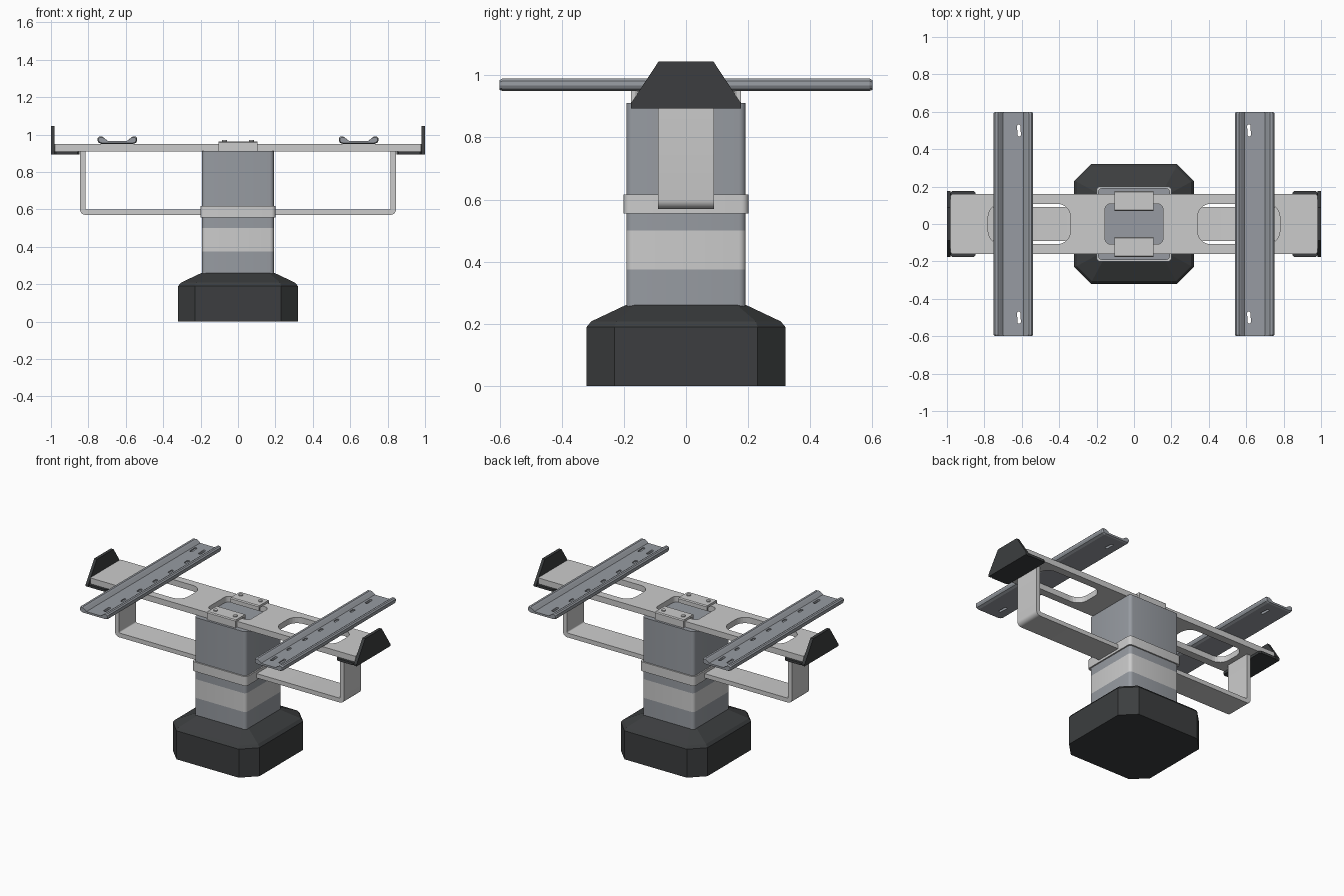
import bpy, bmesh
from math import pi, cos, sin, radians
from mathutils import Matrix

if "Cube" in bpy.data.objects:
    bpy.data.objects.remove(bpy.data.objects["Cube"])


def material(name, r, g, b):
    m = bpy.data.materials.new(name)
    m.diffuse_color = (r, g, b, 1)
    m.use_nodes = True
    m.node_tree.nodes["Principled BSDF"].inputs["Base Color"].default_value = m.diffuse_color
    return m


STEEL = material("steel_grey", 0.31, 0.33, 0.36)
BLACK = material("black_plastic", 0.045, 0.048, 0.05)
LIGHT = material("light_metal", 0.78, 0.78, 0.78)


def loft(name, rings, mat, smooth=False):
    """Skin equal-length closed rings and cap both ends."""
    bm = bmesh.new()
    rows = [[bm.verts.new(p) for p in ring] for ring in rings]
    n = len(rows[0])
    for a, b in zip(rows, rows[1:]):
        for i in range(n):
            bm.faces.new((a[i], a[(i + 1) % n], b[(i + 1) % n], b[i]))
    bm.faces.new(rows[0][::-1])
    bm.faces.new(rows[-1])
    bmesh.ops.recalc_face_normals(bm, faces=bm.faces)
    me = bpy.data.meshes.new(name)
    bm.to_mesh(me)
    bm.free()
    ob = bpy.data.objects.new(name, me)
    bpy.context.collection.objects.link(ob)
    if mat:
        me.materials.append(mat)
    if smooth:
        bpy.ops.object.select_all(action='DESELECT')
        ob.select_set(True)
        bpy.context.view_layer.objects.active = ob
        bpy.ops.object.shade_smooth_by_angle(angle=radians(35))
    return ob


def rrect(hx, hy, r, n=4, cx=0, cy=0, turn=0):
    """Rectangle with rounded (n > 1) or chamfered (n = 1) corners."""
    pts = []
    for k, (sx, sy) in enumerate(((1, 1), (-1, 1), (-1, -1), (1, -1))):
        for i in range(n + 1):
            a = (k + i / n) * pi / 2
            x, y = sx * (hx - r) + r * cos(a), sy * (hy - r) + r * sin(a)
            pts.append((cx + x * cos(turn) - y * sin(turn),
                        cy + x * sin(turn) + y * cos(turn)))
    return pts


def prism(name, pts, z0, z1, mat, smooth=False):
    return loft(name, [[(x, y, z) for x, y in pts] for z in (z0, z1)], mat, smooth)


def along(name, pts, axis, a, b, mat, smooth=False):
    """Extrude a side profile along x (points are y, z) or y (points are x, z)."""
    if axis == 'x':
        rings = [[(t, u, z) for u, z in pts] for t in (a, b)]
    else:
        rings = [[(u, t, z) for u, z in pts] for t in (a, b)]
    return loft(name, rings, mat, smooth)


def cut(ob, cutters):
    for c in cutters:
        c.hide_render = True
        mod = ob.modifiers.new("cut", 'BOOLEAN')
        mod.operation, mod.solver, mod.object = 'DIFFERENCE', 'EXACT', c
        bpy.context.view_layer.objects.active = ob
        bpy.ops.object.modifier_apply(modifier=mod.name)
        bpy.data.objects.remove(c)


# Chamfered base
loft("base", [[(x, y, z) for x, y in rrect(h, h, c, 1)] for h, c, z in
              ((.32, .09, 0), (.32, .09, .19), (.305, .08, .208), (.195, .03, .26))], BLACK)

# Column sections, light band and collar
for name, h, z0, z1, mat in (("column_lower", .192, .24, .375, STEEL),
                             ("column_band", .192, .375, .5, LIGHT),
                             ("column_upper", .192, .5, .911, STEEL),
                             ("collar", .201, .555, .617, LIGHT)):
    prism(name, rrect(h, h, .022, 4), z0, z1, mat, True)

# Top cross plate with three openings
plate = prism("cross_plate", rrect(.98, .16, .008, 2), .91, .949, LIGHT)
cut(plate, [prism("cutter", rrect(hx, .108, r, 6, cx), .85, 1, None)
            for cx, hx, r in ((-.56, .22, .07), (0, .155, .03), (.56, .22, .07))])

# Under-slung U strap, bent from flat bar
def bend(cx, cz, r, a0, a1, n=5):
    return [(cx + r * cos(a0 + (a1 - a0) * i / n), cz + r * sin(a0 + (a1 - a0) * i / n))
            for i in range(n + 1)]


for s, side in ((1, "right"), (-1, "left")):
    outer = [(.845, .912)] + bend(.815, .6, .03, 0, -pi / 2) + [(.19, .57)]
    inner = [(.19, .599)] + bend(.809, .606, .007, -pi / 2, 0, 3) + [(.816, .912)]
    along(side + "_strap", [(s * x, z) for x, z in outer + inner], 'y',
          -.09, .09, LIGHT, True)

    # Black end stop: upright tapered plate on a short shelf
    along(side + "_end_stop", [(-.177, .894), (.177, .894), (.177, .91),
                               (.088, 1.045), (-.088, 1.045), (-.177, .91)],
          'x', s * .98, s, BLACK)
    prism(side + "_end_shelf", rrect(.067, .177, .01, 1, s * .915), .894, .91, BLACK)

    # Rail with raised lips and tapered ends
    half = [(.083, .949), (.1, .956), (.106, .968), (.105, .982), (.097, .99),
            (.083, .99), (.073, .983), (.055, .966)]
    prof = half + [(-x, z) for x, z in reversed(half)]
    rings = []
    for y, k in ((-.6, .95), (-.59, 1), (.59, 1), (.6, .95)):
        rings.append([(x * k, y, .968 + (z - .968) * (1 if k == 1 else .75))
                      for x, z in prof])
    rail = loft(side + "_rail", rings, STEEL)
    # Through slots at both ends, shallow slots between
    cuts = []
    for x, y, ln, deep in ((-.03, .5, .032, 1), (-.03, -.5, .032, 1),
                           (.033, -.5, .032, 0), (-.034, .335, .022, 0),
                           (-.034, .165, .022, 0), (-.034, 0, .022, 0),
                           (-.034, -.165, .022, 0), (-.034, -.335, .022, 0)):
        cuts.append(prism("cutter", rrect(.009, ln, .008, 3, x, y, radians(3)),
                          .9 if deep else .959, 1.05, None))
    cut(rail, cuts)
    rail.data.transform(Matrix.Translation((s * .645, 0, 0)) @
                        Matrix.Rotation(0 if s > 0 else pi, 4, 'Z'))

# Clips hooking over the plate edges, with screws
for s, side in ((1, "back"), (-1, "front")):
    prof = [(.07, .93), (.07, .957), (.076, .963), (.171, .963), (.177, .957),
            (.177, .911), (.162, .911), (.162, .949), (.084, .949), (.084, .93)]
    along(side + "_clip", [(s * y, z) for y, z in prof], 'x', -.105, .105, LIGHT)
    for x in (-.072, .072):
        prism(side + "_clip_screw", rrect(.013, .013, .013, 4, x, s * .133),
              .955, .97, LIGHT)
